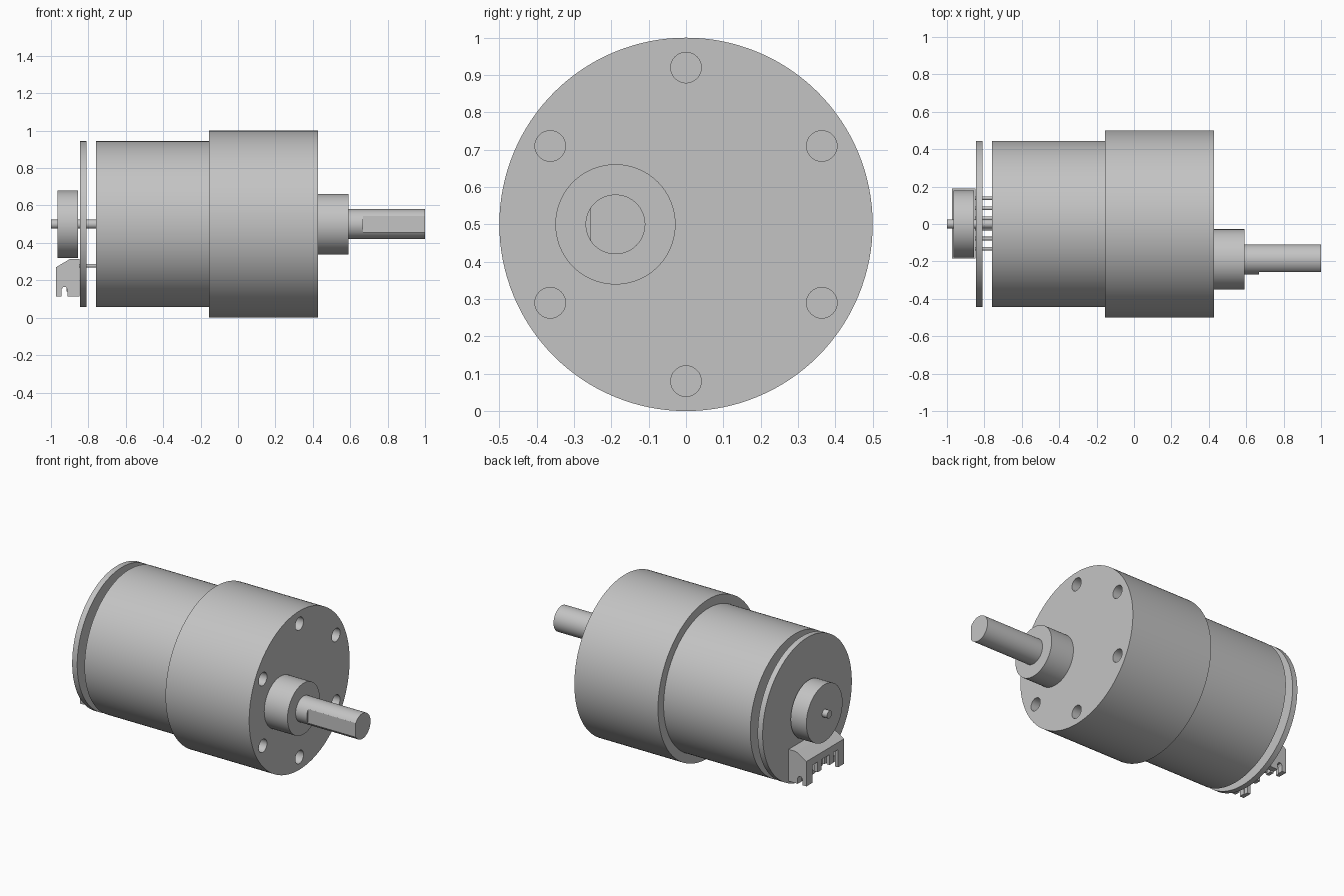
import bpy
import math
from mathutils import Matrix

cube = bpy.data.objects.get("Cube")
if cube:
    bpy.data.objects.remove(cube, do_unlink=True)

grey = bpy.data.materials.new("light grey metal")
grey.use_nodes = True
colour = (0.55, 0.55, 0.55, 1)
grey.diffuse_color = colour
grey.node_tree.nodes["Principled BSDF"].inputs["Base Color"].default_value = colour

AXIS_Z = 0.5


def finish(obj, name):
    obj.name = name
    obj.data.name = name
    obj.data.materials.clear()
    obj.data.materials.append(grey)
    return obj


def rod(name, x0, x1, r, y=0.0, z=AXIS_Z, sides=96):
    """Cylinder lying along x."""
    bpy.ops.mesh.primitive_cylinder_add(vertices=sides, radius=r, depth=x1 - x0)
    obj = bpy.context.object
    obj.data.transform(Matrix.Rotation(math.pi / 2, 4, 'Y'))
    obj.location = ((x0 + x1) / 2, y, z)
    return finish(obj, name)


def box(name, x, y, z):
    """Box from (min, max) pairs."""
    bpy.ops.mesh.primitive_cube_add(size=1)
    obj = bpy.context.object
    spans = (x, y, z)
    obj.data.transform(Matrix.Diagonal([b - a for a, b in spans] + [1]))
    obj.location = [(a + b) / 2 for a, b in spans]
    return finish(obj, name)


def prism(name, profile, y0, y1):
    """Extrude an x-z profile along y."""
    n = len(profile)
    verts = [(x, y, z) for y in (y0, y1) for x, z in profile]
    faces = [list(range(n)), list(range(2 * n - 1, n - 1, -1))]
    faces += [(i, i + n, (i + 1) % n + n, (i + 1) % n) for i in range(n)]
    mesh = bpy.data.meshes.new(name)
    mesh.from_pydata(verts, [], faces)
    obj = bpy.data.objects.new(name, mesh)
    bpy.context.collection.objects.link(obj)
    return finish(obj, name)


def cut(target, cutter):
    """Subtract the cutter and remove it."""
    mod = target.modifiers.new("cut", 'BOOLEAN')
    mod.operation = 'DIFFERENCE'
    mod.solver = 'EXACT'
    mod.object = cutter
    bpy.context.view_layer.objects.active = target
    bpy.ops.object.modifier_apply(modifier=mod.name)
    bpy.data.objects.remove(cutter, do_unlink=True)


# Gearbox with six mounting holes
gearbox = rod("gearbox", -0.155, 0.428, 0.5, sides=128)
for i in range(6):
    a = math.radians(30 + 60 * i)
    cut(gearbox, rod("hole_cutter", 0.31, 0.5, 0.041, 0.42 * math.cos(a),
                     AXIS_Z + 0.42 * math.sin(a), 32))

# Motor can, encoder board, magnet and rear shaft
parts = [
    gearbox,
    rod("motor_can", -0.759, -0.155, 0.444, sides=128),
    rod("encoder_board", -0.845, -0.81, 0.444, sides=128),
    rod("magnet_disc", -0.965, -0.856, 0.18),
    rod("rear_shaft", -1.0, -0.75, 0.024, sides=32),
]

# Offset output boss and D-shaped shaft
SHAFT_Y = -0.189
parts.append(rod("output_boss", 0.42, 0.59, 0.161, SHAFT_Y))
shaft = rod("output_shaft", 0.58, 1.0, 0.08, SHAFT_Y, sides=64)
cut(shaft, box("flat_cutter", (0.668, 1.1), (-0.4, -0.256), (0.3, 0.7)))
parts.append(shaft)

# Connector housing: notched end walls, open underneath
profile = [(-0.973, 0.113), (-0.944, 0.113), (-0.944, 0.15), (-0.936, 0.163),
           (-0.92, 0.163), (-0.912, 0.15), (-0.912, 0.113), (-0.848, 0.113),
           (-0.848, 0.313), (-0.9, 0.313), (-0.973, 0.27)]
housing = prism("connector_housing", profile, -0.185, 0.19)
cut(housing, box("cavity_cutter", (-0.95, -0.868), (-0.15, 0.155), (0.05, 0.225)))
cut(housing, box("window_cutter", (-1.0, -0.94), (-0.125, 0.13), (0.05, 0.225)))
parts.append(housing)
for side in (-1, 1):
    y = side * 0.06
    parts.append(box("connector_finger", (-0.973, -0.95),
                     (y - 0.02, y + 0.02), (0.16, 0.23)))

# Connector contacts and the leads through the board
for i in range(6):
    y = (i - 2.5) * 0.054 + 0.003
    parts.append(rod("lead_pin", -0.86, -0.755, 0.01, y, 0.278, 16))
    parts.append(box("contact_pin", (-0.918, -0.902), (y - 0.008, y + 0.008), (0.14, 0.23)))

# Smooth the round walls, keep the rims crisp
for obj in parts:
    bpy.ops.object.select_all(action='DESELECT')
    obj.select_set(True)
    bpy.context.view_layer.objects.active = obj
    bpy.ops.object.shade_smooth_by_angle(angle=math.radians(30))
